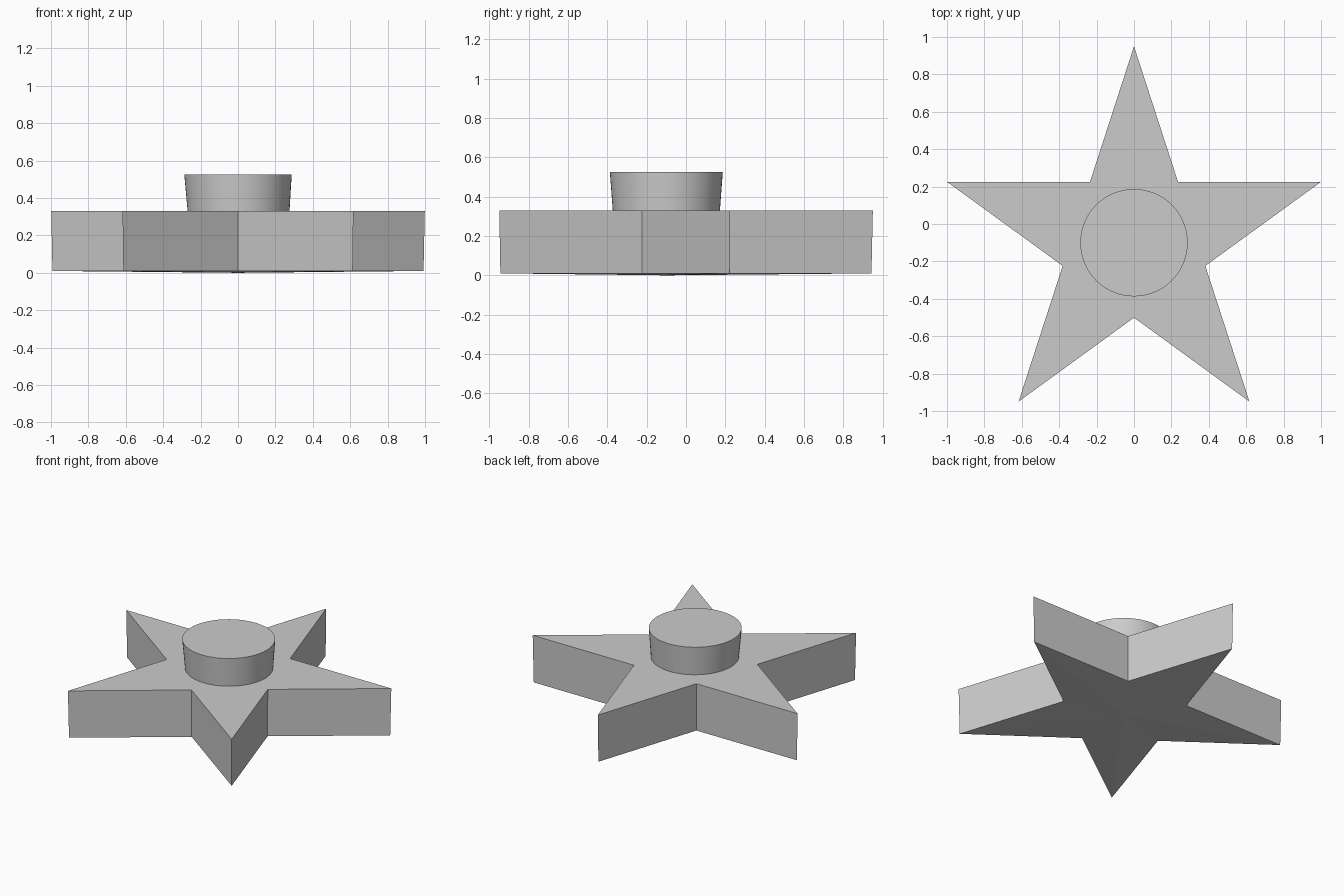
import bpy, bmesh
from math import sin, cos, pi, radians

cube = bpy.data.objects.get("Cube")
if cube:
    bpy.data.objects.remove(cube)

grey = bpy.data.materials.new("light grey")
grey.use_nodes = True
colour = (0.6, 0.6, 0.6, 1)
grey.diffuse_color = colour
grey.node_tree.nodes["Principled BSDF"].inputs["Base Color"].default_value = colour

CENTRE_Y = -0.1


def ring(bm, radii, sides, z, x=0.0):
    """Ring of vertices, starting at +y, cycling through the given radii."""
    verts = []
    for i in range(sides):
        a, r = 2 * pi * i / sides, radii[i % len(radii)]
        verts.append(bm.verts.new((x - r * sin(a), CENTRE_Y + r * cos(a), z)))
    return verts


def bridge(bm, low, high):
    n = len(low)
    for i in range(n):
        j = (i + 1) % n
        bm.faces.new((low[i], low[j], high[j], high[i]))


def finish(bm, name):
    bmesh.ops.recalc_face_normals(bm, faces=bm.faces)
    mesh = bpy.data.meshes.new(name)
    bm.to_mesh(mesh)
    bm.free()
    obj = bpy.data.objects.new(name, mesh)
    bpy.context.collection.objects.link(obj)
    mesh.materials.append(grey)
    return obj


# Five-pointed slab, slightly narrower below, with a very shallow pointed underside
bm = bmesh.new()
low = ring(bm, (1.043, 0.399), 10, 0.01)
high = ring(bm, (1.05, 0.401), 10, 0.33)
bridge(bm, low, high)
bm.faces.new(high)
apex = bm.verts.new((0, CENTRE_Y, 0))
for i in range(10):
    bm.faces.new((low[i], apex, low[(i + 1) % 10]))
finish(bm, "star_base")

# Round boss, flaring towards its flat top
bm = bmesh.new()
low = ring(bm, (0.272,), 64, 0.325, 0.003)
high = ring(bm, (0.287,), 64, 0.525)
bridge(bm, low, high)
bm.faces.new(high)
bm.faces.new(low)
boss = finish(bm, "round_boss")
bpy.ops.object.select_all(action='DESELECT')
boss.select_set(True)
bpy.context.view_layer.objects.active = boss
bpy.ops.object.shade_smooth_by_angle(angle=radians(30))
